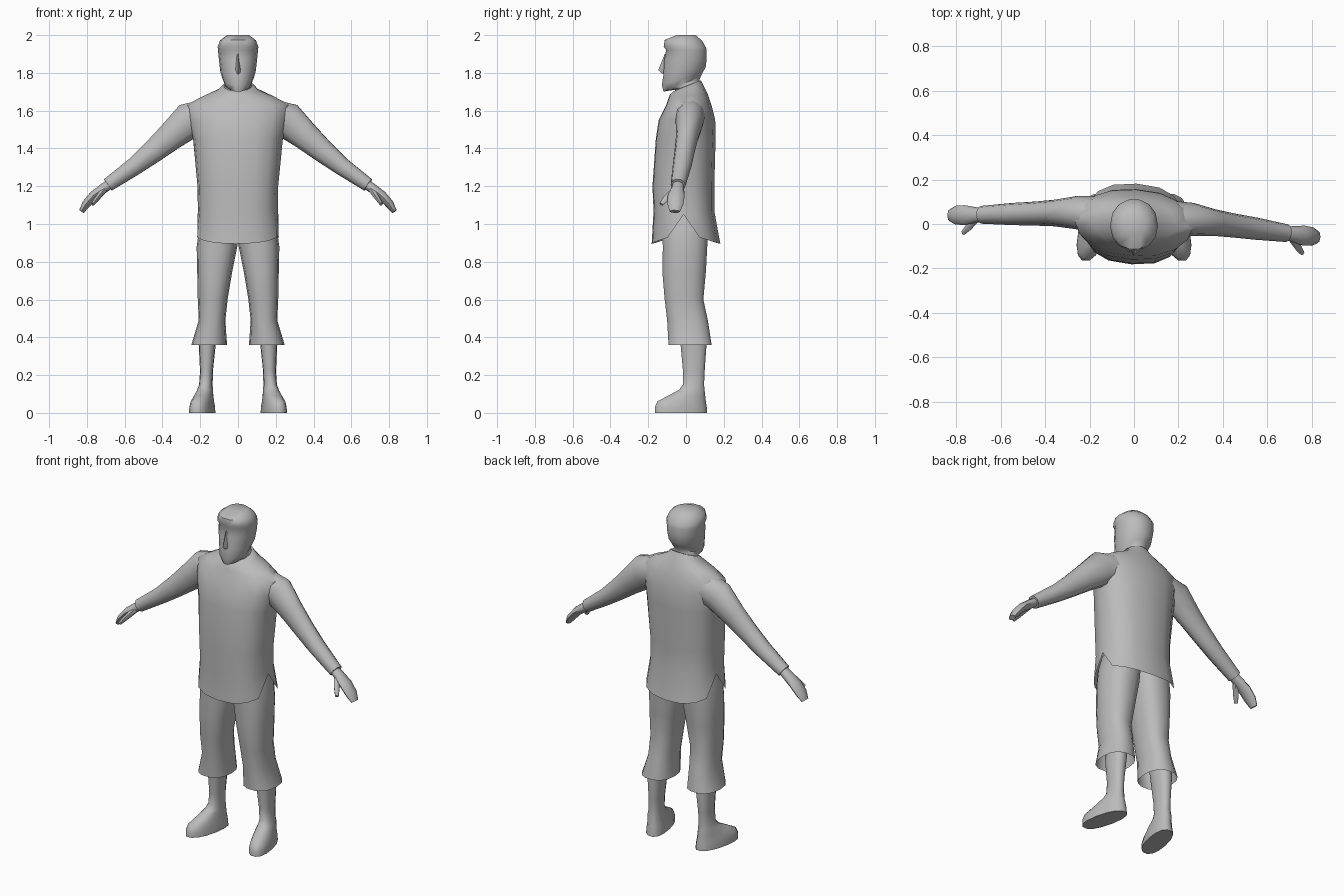
import bpy, bmesh, math
from mathutils import Vector, Matrix

grey = bpy.data.materials.new("plain grey")
grey.diffuse_color = (0.5, 0.5, 0.5, 1)
TWIST = Matrix.Rotation(-0.06, 3, 'Z')   # slight turn of the upper body


def spow(v, e):
    return math.copysign(abs(v) ** (2 / e), v)


def level_ring(zf, zb, cx, rx, yf, yb, e=2.2, skew=0.0, n=14):
    """Ring around the z axis, tilted from zf at the front to zb at the back."""
    pts = []
    for i in range(n):
        a = 2 * math.pi * i / n
        x, t = rx * spow(math.cos(a), e), spow(math.sin(a), e)
        y = (yf + yb) / 2 + t * (yb - yf) / 2
        pts.append(Vector((cx + x - skew * y, y, zf + (zb - zf) * (t + 1) / 2)))
    return pts


def limb_rings(stations, n=10):
    """Rings across a path in the xz plane: x, y, z, half width, half height."""
    rings = []
    for i, (x, y, z, w, h) in enumerate(stations):
        p, q = stations[max(i - 1, 0)], stations[min(i + 1, len(stations) - 1)]
        d = Vector((q[0] - p[0], q[1] - p[1], q[2] - p[2])).normalized()
        u = Vector((0, 1, 0))
        u = (u - d * u.dot(d)).normalized()
        v = d.cross(u)
        rings.append([Vector((x, y, z)) + u * w * math.cos(2 * math.pi * k / n)
                      + v * h * math.sin(2 * math.pi * k / n) for k in range(n)])
    return rings


def loft(name, rings, caps=(True, True), side=1, twist=False):
    bm = bmesh.new()
    loops = []
    for r in rings:
        pts = [Vector((p.x * side, p.y, p.z)) for p in r]
        loops.append([bm.verts.new(TWIST @ p if twist else p) for p in pts])
    n = len(loops[0])
    for a, b in zip(loops, loops[1:]):
        for i in range(n):
            j = (i + 1) % n
            bm.faces.new((a[i], a[j], b[j], b[i]))
    if caps[0]:
        bm.faces.new(loops[0])
    if caps[1]:
        bm.faces.new(loops[-1])
    bmesh.ops.recalc_face_normals(bm, faces=bm.faces)
    me = bpy.data.meshes.new(name)
    bm.to_mesh(me)
    bm.free()
    me.materials.append(grey)
    ob = bpy.data.objects.new(name, me)
    bpy.context.collection.objects.link(ob)
    bpy.ops.object.select_all(action='DESELECT')
    ob.select_set(True)
    bpy.context.view_layer.objects.active = ob
    bpy.ops.object.shade_smooth_by_angle(angle=math.radians(55))
    return ob


# Shirt body, open at the hem with a slit at each side
shirt = [level_ring(zf, zb, 0, rx, yf, yb, e, n=16) for zf, zb, rx, yf, yb, e in (
    (1.70, 1.76, 0.085, -0.07, 0.08, 2),
    (1.685, 1.73, 0.11, -0.085, 0.095, 2),
    (1.66, 1.69, 0.19, -0.095, 0.115, 2),
    (1.63, 1.63, 0.275, -0.105, 0.135, 2),
    (1.55, 1.55, 0.262, -0.145, 0.155, 2.2),
    (1.45, 1.45, 0.238, -0.16, 0.157, 2.4),
    (1.20, 1.20, 0.214, -0.178, 0.15, 2.5),
    (1.07, 1.07, 0.212, -0.172, 0.15, 2.5))]
hem = level_ring(0.9, 0.9, 0, 0.225, -0.182, 0.182, 2.5, n=16)
for i, p in enumerate(hem):
    s = abs(math.sin(2 * math.pi * i / 16))
    p.z = 1.05 if s < 0.1 else 0.95 - 0.055 * s
    if s < 0.1:
        p.x *= 0.95
shirt.append(hem)
loft("shirt", shirt, (True, False), twist=True)

# Head and neck
loft("head", [level_ring(zf, zb, 0, rx, yf, yb, e, n=14) for zf, zb, rx, yf, yb, e in (
    (1.66, 1.70, 0.085, -0.065, 0.075, 2),
    (1.71, 1.76, 0.074, -0.06, 0.072, 2),
    (1.70, 1.78, 0.07, -0.122, 0.08, 1.8),
    (1.735, 1.80, 0.082, -0.131, 0.09, 1.9),
    (1.79, 1.83, 0.094, -0.122, 0.107, 2),
    (1.87, 1.87, 0.101, -0.118, 0.112, 2.1),
    (1.92, 1.92, 0.106, -0.108, 0.112, 2.1),
    (1.94, 1.935, 0.108, -0.121, 0.108, 2.1),
    (1.975, 1.97, 0.095, -0.115, 0.088, 2.1),
    (2.0, 2.0, 0.058, -0.05, 0.052, 2))])

# Nose wedge
loft("nose", [[Vector((-w, -0.105, z)), Vector((0, y, z)), Vector((w, -0.105, z))]
              for w, y, z in ((0.008, -0.113, 1.90), (0.02, -0.147, 1.815),
                              (0.018, -0.125, 1.795))])

for side, tag in ((-1, "left"), (1, "right")):
    # Sleeved arm
    loft("sleeve_" + tag, limb_rings((
        (0.17, 0.03, 1.575, 0.085, 0.09),
        (0.262, 0.036, 1.548, 0.075, 0.1),
        (0.36, 0.028, 1.462, 0.06, 0.078),
        (0.45, 0.02, 1.385, 0.054, 0.064),
        (0.55, 0.012, 1.305, 0.05, 0.05),
        (0.69, 0.0, 1.207, 0.04, 0.038))), side=side, twist=True)
    # Hand with closed fingers
    loft("hand_" + tag, limb_rings((
        (0.675, 0.0, 1.215, 0.03, 0.026),
        (0.715, -0.002, 1.187, 0.035, 0.026),
        (0.765, -0.006, 1.15, 0.045, 0.025),
        (0.805, -0.008, 1.105, 0.042, 0.023),
        (0.83, -0.01, 1.066, 0.028, 0.014)), 8), side=side, twist=True)
    # Thumb
    loft("thumb_" + tag, limb_rings((
        (0.71, -0.015, 1.18, 0.02, 0.018),
        (0.74, -0.055, 1.14, 0.02, 0.015),
        (0.765, -0.086, 1.105, 0.012, 0.01)), 6), side=side, twist=True)
    # Trouser leg with flared cuff
    loft("trouser_" + tag, [level_ring(z, z, (a + b) / 2, (b - a) / 2, yf, yb, 2.4)
                            for z, a, b, yf, yb in (
        (1.06, -0.002, 0.185, -0.12, 0.12),
        (0.98, -0.002, 0.205, -0.13, 0.12),
        (0.88, 0.004, 0.219, -0.125, 0.115),
        (0.75, 0.03, 0.216, -0.128, 0.108),
        (0.60, 0.055, 0.213, -0.115, 0.094),
        (0.49, 0.067, 0.208, -0.102, 0.118),
        (0.36, 0.058, 0.247, -0.095, 0.138))], (True, False), side=side)
    # Shin and shoe, toes turned out
    loft("lower_leg_" + tag, [level_ring(z, zb, cx, rx, yf, yb, 2.3, k)
                              for z, zb, cx, rx, yf, yb, k in (
        (0.50, 0.50, 0.155, 0.05, -0.04, 0.1, 0),
        (0.36, 0.36, 0.163, 0.045, -0.03, 0.11, 0),
        (0.22, 0.22, 0.167, 0.034, -0.017, 0.1, 0),
        (0.15, 0.15, 0.172, 0.036, -0.017, 0.097, 0.05),
        (0.12, 0.12, 0.178, 0.042, -0.04, 0.1, 0.1),
        (0.09, 0.09, 0.182, 0.048, -0.1, 0.104, 0.16),
        (0.06, 0.06, 0.184, 0.054, -0.155, 0.108, 0.2),
        (0.03, 0.03, 0.184, 0.06, -0.168, 0.113, 0.2),
        (0.0, 0.0, 0.184, 0.061, -0.168, 0.115, 0.2))], side=side)
